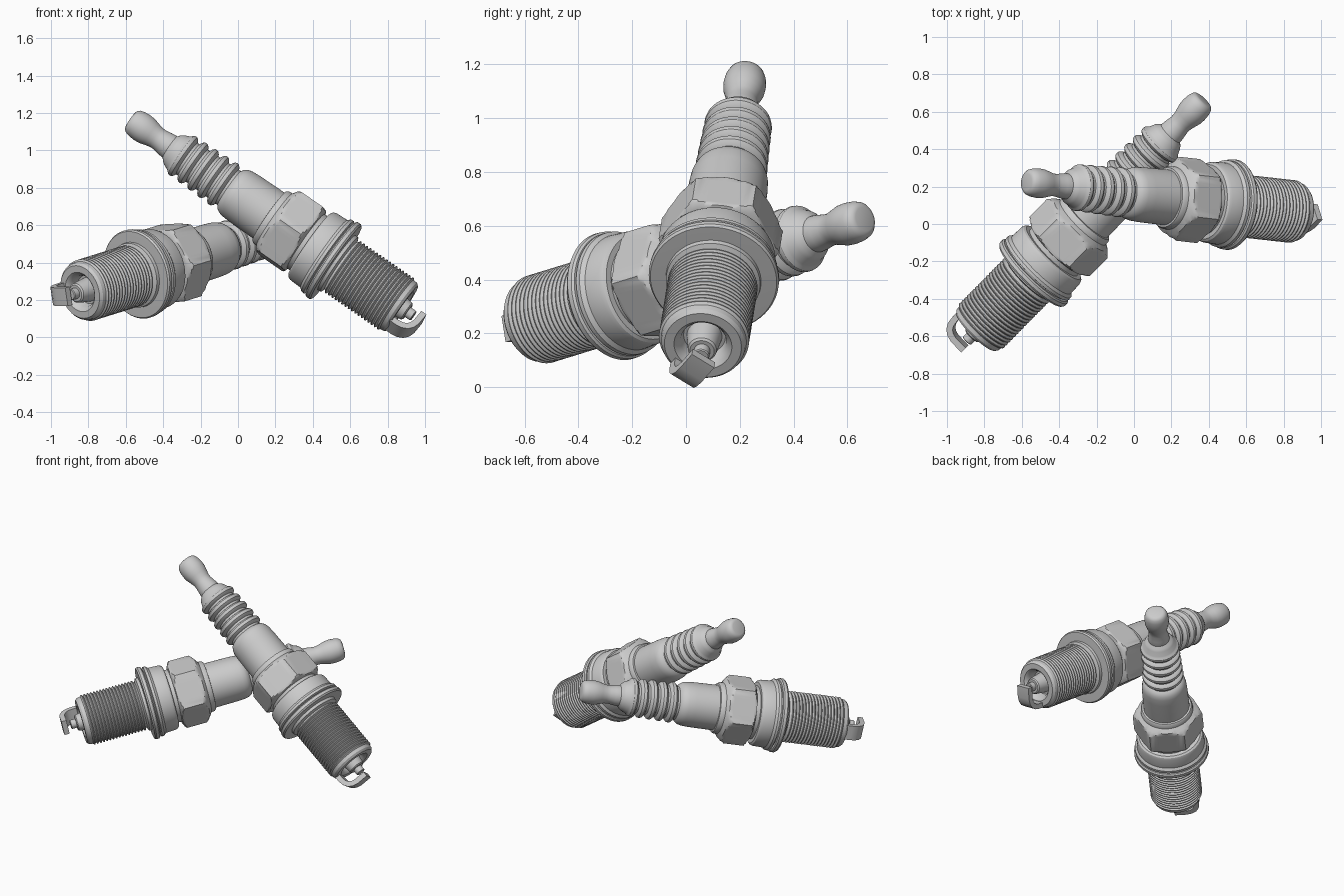
import bpy, bmesh, math
from mathutils import Matrix, Vector

if "Cube" in bpy.data.objects:
    bpy.data.objects.remove(bpy.data.objects["Cube"], do_unlink=True)

grey = bpy.data.materials.new("plain_grey")
grey.use_nodes = True
grey.diffuse_color = (0.6, 0.6, 0.6, 1)
grey.node_tree.nodes["Principled BSDF"].inputs["Base Color"].default_value = (0.6, 0.6, 0.6, 1)

SEGMENTS = 72
END = 1.778          # where the threaded body stops along the plug axis


def finish(name, bm, matrix):
    bmesh.ops.recalc_face_normals(bm, faces=bm.faces)
    bm.transform(matrix)
    mesh = bpy.data.meshes.new(name)
    bm.to_mesh(mesh)
    bm.free()
    mesh.materials.append(grey)
    obj = bpy.data.objects.new(name, mesh)
    bpy.context.collection.objects.link(obj)
    bpy.ops.object.select_all(action="DESELECT")
    obj.select_set(True)
    bpy.context.view_layer.objects.active = obj
    bpy.ops.object.shade_smooth_by_angle(angle=math.radians(32))


def hex_limit(angle, apothem):
    """Distance to the side of a hexagon that has a corner on local x."""
    return apothem / math.cos((angle % (math.pi / 3)) - math.pi / 6)


def lathe(name, profile, matrix, apothem=None):
    """Turn (distance along axis, radius) points; optionally trim to a hexagon."""
    bm = bmesh.new()
    rings = []
    for s, r in profile:
        ring = []
        for i in range(SEGMENTS):
            a = math.tau * i / SEGMENTS
            rad = min(r, hex_limit(a, apothem)) if apothem else r
            ring.append(bm.verts.new((rad * math.cos(a), rad * math.sin(a), s)))
        rings.append(ring)
    for a, b in zip(rings, rings[1:]):
        for i in range(SEGMENTS):
            j = (i + 1) % SEGMENTS
            bm.faces.new((a[i], a[j], b[j], b[i]))
    bm.faces.new(rings[0])
    bm.faces.new(rings[-1])
    finish(name, bm, matrix)


def strap(name, path, width, thickness, matrix):
    """Bent flat bar following (radius, distance) points."""
    bm = bmesh.new()
    sections = []
    for i, p in enumerate(path):
        before, after = Vector(path[max(i - 1, 0)]), Vector(path[min(i + 1, len(path) - 1)])
        t = (after - before).normalized()
        n = Vector((-t.y, t.x)) * thickness / 2
        sections.append([bm.verts.new((p[0] + k * n.x, w * width / 2, END + p[1] + k * n.y))
                         for k, w in ((1, 1), (1, -1), (-1, -1), (-1, 1))])
    for a, b in zip(sections, sections[1:]):
        for i in range(4):
            j = (i + 1) % 4
            bm.faces.new((a[i], a[j], b[j], b[i]))
    bm.faces.new(sections[0])
    bm.faces.new(sections[-1])
    finish(name, bm, matrix)


def insulator_profile():
    pts = [(0.25, 0.06), (0.272, 0.085), (0.285, 0.095), (0.315, 0.108)]
    # Five rounded ribs
    for k in range(5):
        c = 0.342 + 0.066 * k
        r = 0.126 + 0.002 * k
        pts += [(c - 0.02, r - 0.012), (c - 0.01, r - 0.002), (c, r), (c + 0.01, r - 0.002),
                (c + 0.02, r - 0.012), (c + 0.026, r - 0.024), (c + 0.04, r - 0.024)]
    return pts + [(0.655, 0.125), (0.675, 0.138), (0.70, 0.144), (0.75, 0.147), (0.93, 0.149)]


def thread_profile():
    pts = [(1.33, 0.15), (1.345, 0.178), (1.365, 0.176), (1.375, 0.152)]
    start, count = 1.38, 17
    pitch = (1.742 - start) / count
    for k in range(count):
        s = start + pitch * k
        pts += [(s, 0.155), (s + pitch * 0.4, 0.168), (s + pitch * 0.6, 0.168)]
    # Bevelled nose and dished mouth
    return pts + [(1.742, 0.159), (1.764, 0.156), (END, 0.144), (END, 0.108),
                  (1.77, 0.098), (1.752, 0.086), (1.715, 0.078)]


def plug(prefix, terminal_end, mouth, side):
    d = (Vector(mouth) - Vector(terminal_end)).normalized()
    x = Vector(side)
    x = (x - d * x.dot(d)).normalized()
    y = d.cross(x)
    m = Matrix((x, y, d)).transposed().to_4x4()
    m.translation = Vector(mouth) - d * END

    lathe(prefix + "_terminal", [(0, 0.045), (0.004, 0.058), (0.016, 0.069), (0.04, 0.076),
          (0.075, 0.079), (0.105, 0.077), (0.135, 0.069), (0.165, 0.061), (0.19, 0.06),
          (0.225, 0.066), (0.25, 0.069), (0.28, 0.069)], m)
    lathe(prefix + "_insulator", insulator_profile(), m)
    lathe(prefix + "_hex_collar", [(0.905, 0.14), (0.908, 0.16), (0.92, 0.168), (0.945, 0.17)], m)
    lathe(prefix + "_hex_nut", [(0.938, 0.165), (0.945, 0.175), (0.96, 0.196), (0.972, 0.211),
          (0.988, 0.226), (1.124, 0.226), (1.132, 0.215), (1.142, 0.195), (1.146, 0.18)],
          m, apothem=0.196)
    lathe(prefix + "_groove", [(1.14, 0.176), (1.19, 0.176)], m)
    lathe(prefix + "_shell_collar", [(1.172, 0.17), (1.172, 0.2), (1.18, 0.211), (1.195, 0.217),
          (1.265, 0.22), (1.28, 0.234), (1.297, 0.235), (1.302, 0.215), (1.315, 0.215)], m)
    lathe(prefix + "_gasket", [(1.308, 0.21), (1.308, 0.234), (1.316, 0.242), (1.335, 0.243),
          (1.345, 0.236), (1.347, 0.17)], m)
    lathe(prefix + "_thread", thread_profile(), m)
    lathe(prefix + "_insulator_nose", [(1.71, 0.066), (1.79, 0.056), (1.805, 0.053),
          (1.812, 0.045), (1.812, 0.02)], m)
    lathe(prefix + "_centre_electrode", [(1.8, 0.03), (1.846, 0.03), (1.85, 0.026)], m)
    strap(prefix + "_ground_electrode", [(0.127, -0.03), (0.127, 0.03), (0.122, 0.06),
          (0.108, 0.084), (0.085, 0.1), (0.055, 0.108), (-0.022, 0.11)], 0.1, 0.034, m)


plug("leaning_plug", (-0.575, 0.225, 1.165), (0.88, 0.063, 0.155), (-0.516, -0.558, -0.652))
plug("lying_plug", (0.364, 0.655, 0.622), (-0.845, -0.575, 0.243), (-0.717, 0.697, 0))
